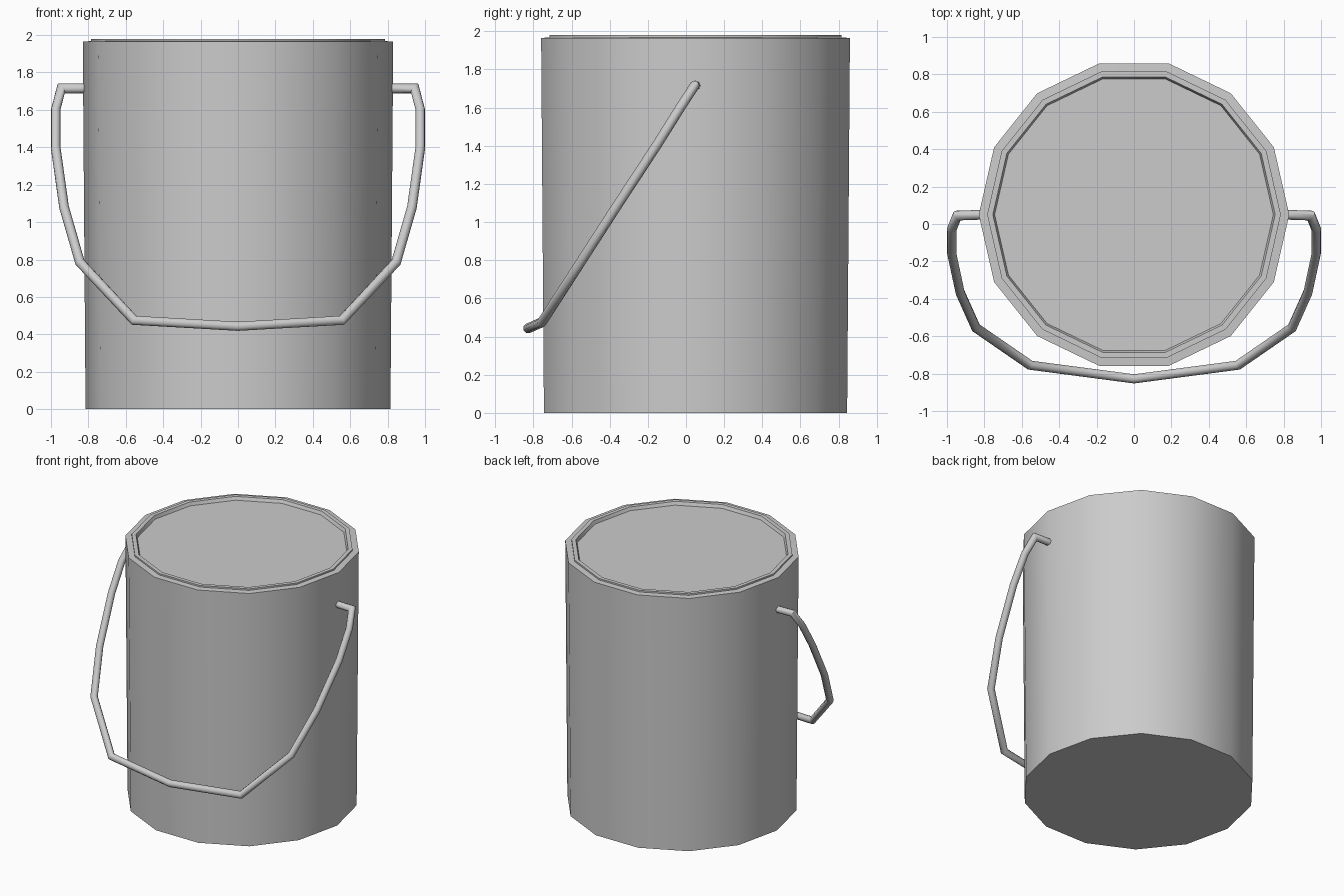
import bpy, bmesh, math
from mathutils import Vector

if "Cube" in bpy.data.objects:
    bpy.data.objects.remove(bpy.data.objects["Cube"])

SIDES = 14
CENTRE_Y = 0.05


def finish(name, bm, angle=None):
    bmesh.ops.recalc_face_normals(bm, faces=bm.faces)
    mesh = bpy.data.meshes.new(name)
    bm.to_mesh(mesh)
    bm.free()
    obj = bpy.data.objects.new(name, mesh)
    bpy.context.collection.objects.link(obj)
    if angle:
        bpy.ops.object.select_all(action='DESELECT')
        obj.select_set(True)
        bpy.context.view_layer.objects.active = obj
        bpy.ops.object.shade_smooth_by_angle(angle=math.radians(angle))
    return obj


def bridge(bm, a, b):
    n = len(a)
    return [bm.faces.new((a[i], a[(i + 1) % n], b[(i + 1) % n], b[i])) for i in range(n)]


def lathe(name, profile, cap_start, cap_end, angle):
    bm = bmesh.new()
    rings = []
    for r, z in profile:
        rings.append([bm.verts.new((r * math.cos(2 * math.pi * i / SIDES),
                                    CENTRE_Y + r * math.sin(2 * math.pi * i / SIDES), z))
                      for i in range(SIDES)])
    for a, b in zip(rings, rings[1:]):
        bridge(bm, a, b)
    if cap_start:
        bm.faces.new(rings[0])
    if cap_end:
        bm.faces.new(rings[-1])
    return finish(name, bm, angle)


def tube(name, points, radius, sides):
    """Round bar with exact mitred corners."""
    pts = [Vector(p) for p in points]
    dirs = [(b - a).normalized() for a, b in zip(pts, pts[1:])]
    side = dirs[0].orthogonal().normalized()
    up = dirs[0].cross(side)
    ring = [pts[0] + radius * (side * math.cos(2 * math.pi * i / sides)
                               + up * math.sin(2 * math.pi * i / sides)) for i in range(sides)]
    bm = bmesh.new()
    first = last = [bm.verts.new(v) for v in ring]
    for i, d in enumerate(dirs):
        n = (d + dirs[min(i + 1, len(dirs) - 1)]).normalized()
        ring = [v + d * ((pts[i + 1] - v).dot(n) / d.dot(n)) for v in ring]
        new = [bm.verts.new(v) for v in ring]
        bridge(bm, last, new)
        last = new
    bm.faces.new(first)
    bm.faces.new(last)
    return finish(name, bm, 50)


# Tin body: slightly flared wall with a flat top lip
body = lathe("tin_body", [(0.815, 0), (0.83, 1.965), (0.785, 1.968)], True, False, 30)

# Lid: raised ring around a shallow recessed panel
lid = lathe("lid", [(0.785, 1.96), (0.785, 1.98), (0.755, 1.98), (0.745, 1.955)], False, True, 30)

# Wire handle hanging down over the front, mirrored from one half
half = [(0.80, 0.05, 1.715), (0.945, 0.045, 1.715), (0.975, -0.03, 1.60),
        (0.975, -0.155, 1.40), (0.93, -0.365, 1.08), (0.845, -0.555, 0.785),
        (0.555, -0.755, 0.475)]
path = half + [(0, -0.828, 0.443)] + [(-x, y, z) for x, y, z in reversed(half)]
tube("wire_handle", path, 0.026, 8)
